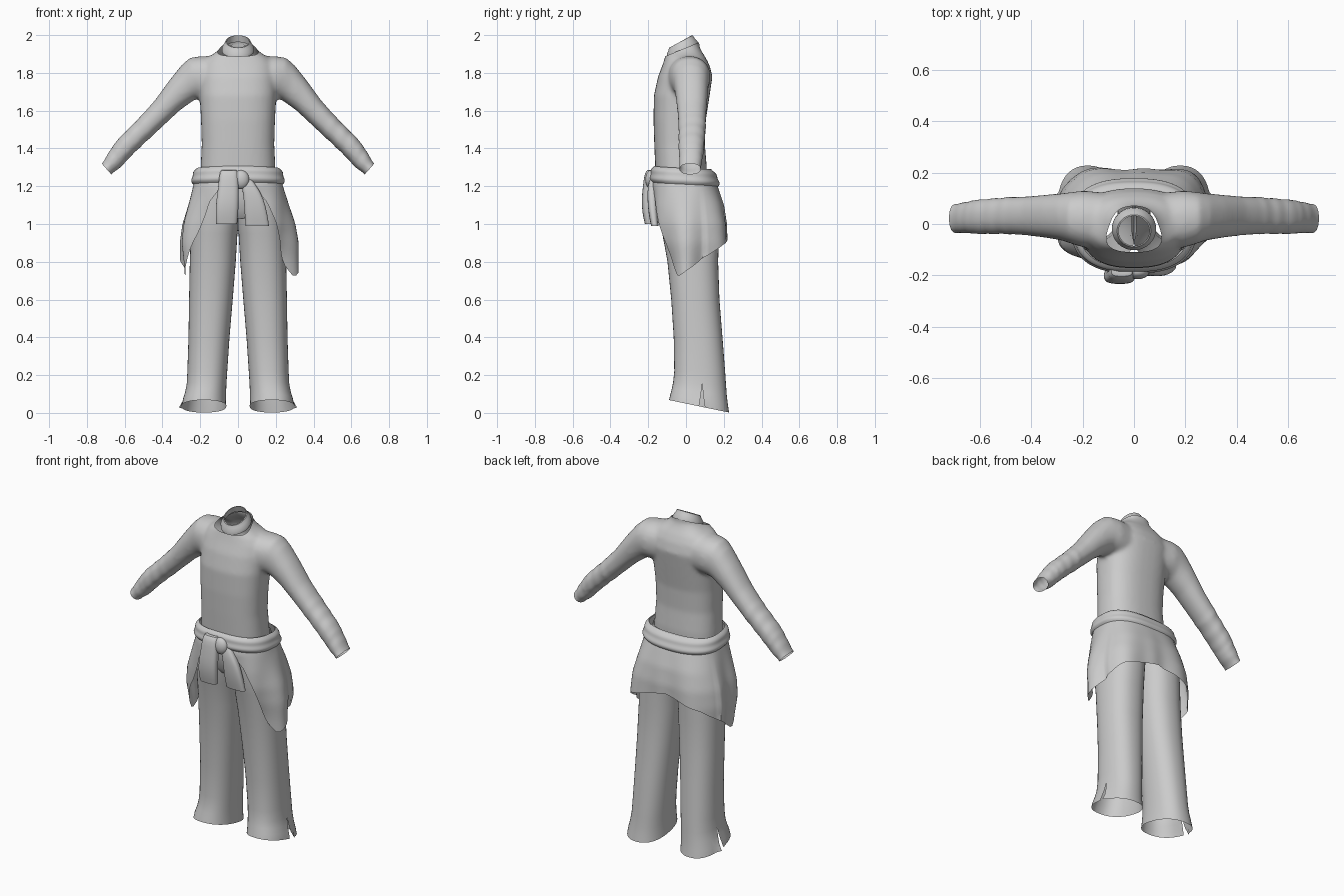
import bpy, bmesh
from math import sin, cos, pi, radians, exp
from mathutils import Vector as V

if "Cube" in bpy.data.objects:
    bpy.data.objects.remove(bpy.data.objects["Cube"], do_unlink=True)

grey = bpy.data.materials.new("cloth grey")
grey.use_nodes = True
grey.diffuse_color = (0.6, 0.6, 0.6, 1)
grey.node_tree.nodes["Principled BSDF"].inputs["Base Color"].default_value = (0.6, 0.6, 0.6, 1)


def ring(c, a, b, n=40, e=2.0):
    """Superellipse around c with half axes a and b."""
    pts = []
    for i in range(n):
        s, t = sin(2 * pi * i / n), cos(2 * pi * i / n)
        u = abs(t) ** (2 / e) * (1 if t > 0 else -1)
        v = abs(s) ** (2 / e) * (1 if s > 0 else -1)
        pts.append(V(c) + V(a) * u + V(b) * v)
    return pts


def flat_ring(z, x0, x1, y0, y1, tilt=0, **kw):
    """Level ring from its extents; tilt raises its back edge."""
    return ring(((x0 + x1) / 2, (y0 + y1) / 2, z), ((x1 - x0) / 2, 0, 0),
                (0, (y1 - y0) / 2, tilt), **kw)


def blend(table, t):
    """Linear lookup in rows sorted by their first value."""
    if t <= table[0][0]:
        return table[0][1:]
    for p, q in zip(table, table[1:]):
        if t <= q[0]:
            f = (t - p[0]) / (q[0] - p[0])
            return [m + (k - m) * f for m, k in zip(p[1:], q[1:])]
    return table[-1][1:]


def loft_into(bm, rings, caps=False, skip=lambda row, col: False):
    rows = [[bm.verts.new(p) for p in r] for r in rings]
    n = len(rows[0])
    for i in range(len(rows) - 1):
        for j in range(n):
            if not skip(i, j):
                k = (j + 1) % n
                bm.faces.new((rows[i][j], rows[i][k], rows[i + 1][k], rows[i + 1][j]))
    if caps:
        bm.faces.new(rows[0])
        bm.faces.new(rows[-1])
    return rows


def finish(name, bm, mirror=False, smooth=0):
    bmesh.ops.recalc_face_normals(bm, faces=bm.faces)
    me = bpy.data.meshes.new(name)
    bm.to_mesh(me)
    bm.free()
    me.materials.append(grey)
    ob = bpy.data.objects.new(name, me)
    bpy.context.collection.objects.link(ob)
    if mirror:
        ob.modifiers.new("mirror", "MIRROR").use_mirror_merge = False
    if smooth:
        ob.modifiers.new("subdivide", "SUBSURF").levels = smooth
        ob.modifiers["subdivide"].render_levels = smooth
    bpy.ops.object.select_all(action="DESELECT")
    ob.select_set(True)
    bpy.context.view_layer.objects.active = ob
    bpy.ops.object.shade_smooth_by_angle(angle=radians(50))
    return ob


# Shirt: torso and sleeves fused, then trimmed open at neck, waist and wrists
torso = [(1.20, .20, -.155, .11), (1.3, .198, -.163, .11), (1.42, .192, -.168, .10),
         (1.55, .196, -.172, .105), (1.68, .203, -.17, .125), (1.78, .205, -.148, .14),
         (1.84, .195, -.125, .125), (1.88, .165, -.112, .105), (1.91, .115, -.104, .085),
         (1.94, .088, -.10, .07), (2.03, .08, -.10, .07)]
sleeve = [(.08, 1.89, .10, 1.66, -.10, .12), (.2, 1.888, .19, 1.665, -.092, .13),
          (.255, 1.88, .225, 1.66, -.078, .125), (.30, 1.84, .255, 1.64, -.065, .12),
          (.36, 1.765, .31, 1.60, -.055, .115), (.44, 1.655, .385, 1.53, -.045, .108),
          (.52, 1.565, .46, 1.46, -.04, .105), (.58, 1.505, .535, 1.39, -.04, .1),
          (.64, 1.445, .59, 1.335, -.04, .095), (.675, 1.395, .615, 1.305, -.036, .088),
          (.72, 1.32, .672, 1.262, -.036, .08), (.76, 1.27, .715, 1.21, -.036, .08)]
bm = bmesh.new()
loft_into(bm, [flat_ring(z, -x, x, f, b, e=2.5) for z, x, f, b in torso], caps=True)
for side in (1, -1):
    rings = []
    for s in range(45):
        t = s / 4
        row = blend([(i, *r) for i, r in enumerate(sleeve)], t)
        ux, uz, lx, lz, f, b = row
        puff = 1 + (0.035 * sin(s * 1.9) if s > 22 else 0)
        rings.append(ring((side * (ux + lx) / 2, (f + b) / 2, (uz + lz) / 2),
                          (side * (ux - lx) / 2 * puff, 0, (uz - lz) / 2 * puff),
                          (0, (b - f) / 2 * puff, 0), n=28, e=2.2))
    loft_into(bm, rings, caps=True)
shirt = finish("shirt", bm)
rm = shirt.modifiers.new("fuse", "REMESH")
rm.mode, rm.voxel_size = "VOXEL", 0.0115
sm = shirt.modifiers.new("relax", "SMOOTH")
sm.factor, sm.iterations = 0.5, 7
bpy.context.view_layer.update()
fused = bpy.data.meshes.new_from_object(shirt.evaluated_get(bpy.context.evaluated_depsgraph_get()))
bpy.data.objects.remove(shirt, do_unlink=True)
bm = bmesh.new()
bm.from_mesh(fused)
for co, no in (((0, -.02, 1.925), (0, -.38, .92)), ((0, 0, 1.24), (0, 0, -1)),
               ((.695, 0, 1.29), (.75, 0, -.66)), ((-.695, 0, 1.29), (-.75, 0, -.66))):
    bmesh.ops.bisect_plane(bm, geom=bm.verts[:] + bm.edges[:] + bm.faces[:],
                           plane_co=co, plane_no=no, clear_outer=True)
finish("shirt", bm)

# Collar: outer band, rolled rim and inner lining
bm = bmesh.new()
loft_into(bm, [ring((0, y, z), (x, 0, 0), (0, d, t)) for y, z, x, d, t in
               [(-.018, 1.915, .086, .083, .034), (-.02, 1.932, .086, .082, .034),
                (-.024, 1.95, .074, .070, .033), (-.027, 1.966, .066, .063, .033),
                (-.027, 1.967, .060, .058, .032), (-.022, 1.93, .068, .066, .033)]])
finish("collar", bm)

# Trouser legs: flared, with a slit at the outer hem
legs = [(.035, .062, .298, -.09, .228, -.033), (.07, .063, .292, -.083, .222, -.028),
        (.11, .063, .280, -.075, .216, -.018), (.155, .061, .272, -.068, .212, -.008),
        (.22, .057, .268, -.062, .207, 0), (.4, .045, .262, -.065, .193, 0),
        (.6, .028, .259, -.078, .177, 0), (.8, .012, .255, -.098, .17, 0),
        (.95, .003, .25, -.125, .175, 0), (1.05, -.01, .24, -.145, .175, 0),
        (1.2, -.01, .215, -.15, .14, 0)]
bm = bmesh.new()
rows = loft_into(bm, [flat_ring(r[0], *r[1:5], tilt=r[5], e=2.3) for r in legs],
                 skip=lambda row, col: row < 3 and col == 0)
for k in (1, 2, 3):
    gap = rows[k][:2]
    mid = (gap[0].co + gap[1].co) / 2
    for v in gap:
        v.co = v.co.lerp(mid, k / 3)
for v, out in zip(rows[0][:2], (.004, .016)):
    v.co.x += out
bmesh.ops.remove_doubles(bm, verts=rows[3][:2], dist=1e-4)
finish("trouser_legs", bm, mirror=True)

# Trouser hips
bm = bmesh.new()
loft_into(bm, [flat_ring(z, -x, x, f, b, e=2.6) for z, x, f, b in
               [(1.03, .20, -.11, .15), (1.07, .232, -.138, .172),
                (1.15, .225, -.15, .16), (1.28, .2, -.155, .12)]])
finish("trouser_hips", bm)

# Tied garment: draped skirt whose hem falls to a point on each side
shape = [(.70, .298, -.10, .20), (.8, .30, -.115, .205), (.9, .306, -.145, .212),
         (1.0, .294, -.165, .214), (1.1, .265, -.178, .20), (1.2, .238, -.182, .168),
         (1.3, .214, -.166, .13)]
hem = [(0, .95), (25, .93), (50, .89), (72, .82), (98, .72), (104, .77), (114, .88),
       (127, 1.02), (137, 1.12), (152, 1.19), (180, 1.21)]


def drape(angle, z, grow=0.0):
    """Point on the garment at an angle from the back."""
    hx, f, b = blend(shape, z)
    s, c = sin(radians(angle)), cos(radians(angle))
    hy, e = (b if c > 0 else -f) - 0.0, 2.6
    low = max(0, 1.2 - z)
    hx, hy = hx + grow, hy + grow
    r = (abs(s / hx) ** e + abs(c / hy) ** e) ** (-1 / e)
    r += low * .09 * exp(-((abs(angle) - 45) / 18) ** 2)
    r += low * .05 * sin(radians(angle) * 9) * (1 if abs(angle) > 70 else .3)
    return V((r * s, r * c, z))


bm = bmesh.new()
columns = [-180 + 3 * i for i in range(120)]
rings = []
for k in range(19):
    rings.append([drape(a, 1.29 + (blend(hem, abs(a))[0] - 1.29) * k / 18) for a in columns])
loft_into(bm, rings)
finish("tied_garment_skirt", bm)

# Rolled waistband, drooping slightly towards the knot
bm = bmesh.new()
rings = []
for k in range(13):
    t = k / 12
    rings.append([drape(a, 1.295 - .085 * t - .012 * cos(radians(a)),
                        .002 + .017 * sin(pi * t) + .004 * sin(3 * pi * t)) for a in columns])
loft_into(bm, rings)
finish("tied_garment_waistband", bm)


def hanging(name, rows):
    """Flattened sleeve from rows of height, left, right, front and back."""
    bm = bmesh.new()
    loft_into(bm, [flat_ring(r[0], *r[1:5], tilt=0, n=20, e=2.8) for r in rows])
    finish(name, bm, smooth=1)


# Two loose sleeves and the knot
hanging("hanging_sleeve_right", [
    (1.285, -.075, -.015, -.185, -.165), (1.29, -.09, -.005, -.205, -.16),
    (1.26, -.10, .002, -.222, -.165), (1.2, -.104, .004, -.228, -.17),
    (1.13, -.115, .004, -.236, -.178), (1.06, -.12, .002, -.232, -.175),
    (1.0, -.116, -.004, -.218, -.168)])
hanging("hanging_sleeve_left", [
    (1.24, .01, .07, -.19, -.15), (1.2, .02, .10, -.203, -.155),
    (1.14, .03, .135, -.205, -.155), (1.06, .034, .155, -.2, -.15),
    (.99, .04, .165, -.185, -.145)])
bm = bmesh.new()
bmesh.ops.create_uvsphere(bm, u_segments=20, v_segments=12, radius=1)
for v in bm.verts:
    v.co = V((.015 + v.co.x * .045, -.185 + v.co.y * .03, 1.235 + v.co.z * .05))
finish("knot", bm)
